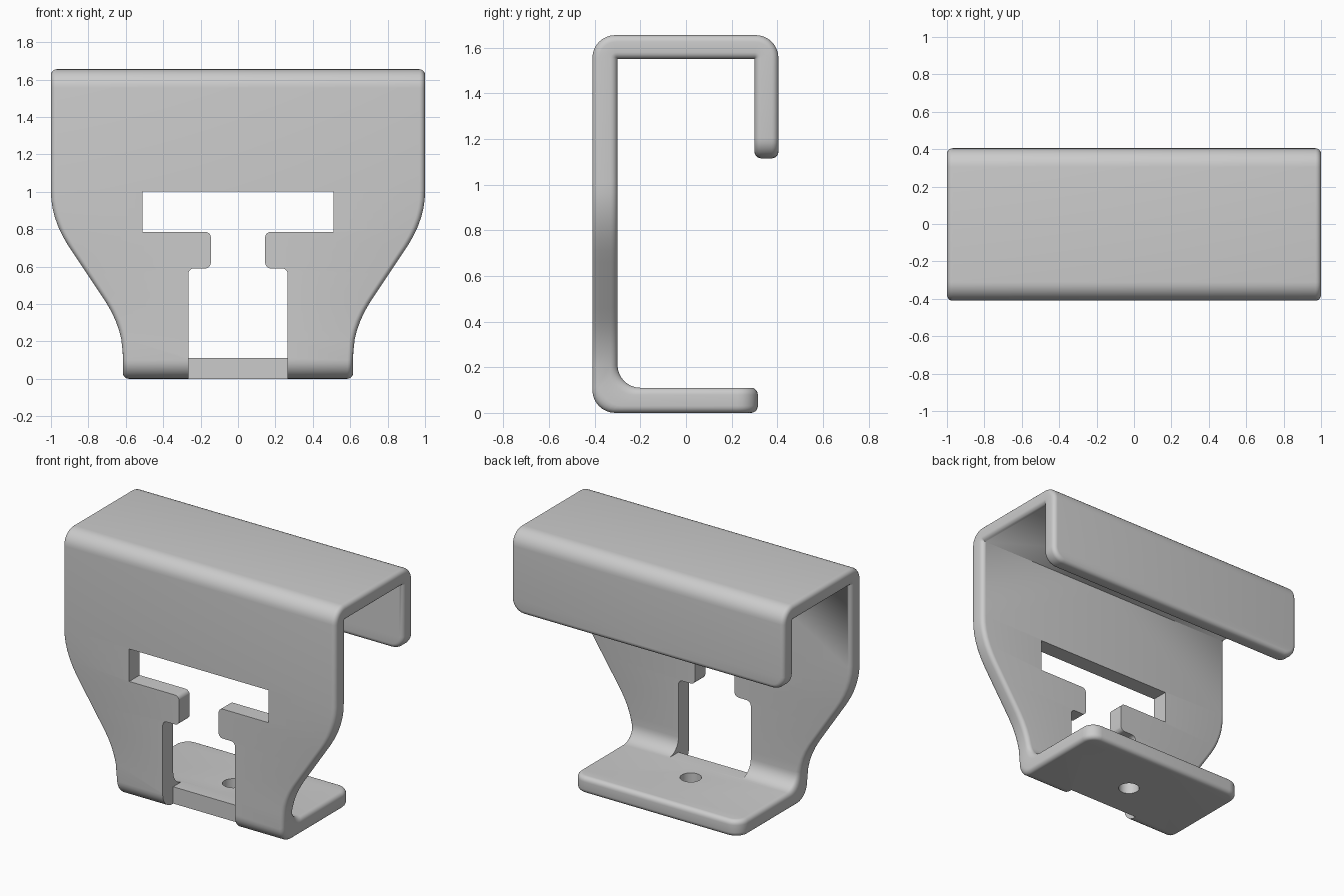
import bpy
import bmesh
from math import sin, cos, pi
from mathutils import Vector

cube = bpy.data.objects.get("Cube")
if cube:
    bpy.data.objects.remove(cube, do_unlink=True)

EDGE = 0.03      # rounding of the sheet's edges
CORNER = 0.09    # rounding of the free corners
STEPS = 6

grey = bpy.data.materials.new("light grey")
grey.use_nodes = True
grey.diffuse_color = (0.6, 0.6, 0.6, 1)
grey.node_tree.nodes["Principled BSDF"].inputs["Base Color"].default_value = (0.6, 0.6, 0.6, 1)


def add_object(name, bm):
    bmesh.ops.recalc_face_normals(bm, faces=bm.faces)
    mesh = bpy.data.meshes.new(name)
    bm.to_mesh(mesh)
    bm.free()
    mesh.materials.append(grey)
    obj = bpy.data.objects.new(name, mesh)
    bpy.context.collection.objects.link(obj)
    return obj


def half_width(z):
    """Side outline of the bracket: narrow foot flaring to a wide top."""
    if z < 0.12:
        return 0.615
    if z < 0.4:
        return 0.615 + 0.085 * ((z - 0.12) / 0.28) ** 2
    if z < 0.7:
        return 0.7 + (z - 0.4) * 2 / 3
    if z < 1:
        return 1 - 0.1 * ((1 - z) / 0.3) ** 2
    return 1.0


def arc(cy, cz, r, start, end):
    steps = [start + (end - start) * i / 8 for i in range(9)]
    return [Vector((0, cy + r * cos(a), cz + r * sin(a))) for a in steps]


# Bent sheet profile as pairs of outer and inner points, foot to lip
bends = list(zip(arc(-0.31, 0.1, 0.1, 1.5 * pi, pi), arc(-0.2, 0.21, 0.1, 1.5 * pi, pi)))
bends += [(Vector((0, -0.41, z)), Vector((0, -0.305 + 0.005, z)))
          for z in [0.21 + 0.05 * i for i in range(17)]]
bends += [(p, Vector((0, -0.3, 1.55))) for p in arc(-0.31, 1.555, 0.1, pi, pi / 2)]
bends += [(p, Vector((0, 0.3, 1.55))) for p in arc(0.305, 1.555, 0.1, pi / 2, 0)]

# Levels around the rounded edge: inset from outline, depth from nearest face
quarter = [(EDGE * (1 - sin(t)), EDGE * (1 - cos(t)))
           for t in [pi / 2 * i / 5 for i in range(6)]]
levels = [(k, d, False) for k, d in quarter] + [(k, d, True) for k, d in reversed(quarter)]


def across(outer, inner, depth, from_inner):
    f = depth / 0.107
    return outer.lerp(inner, 1 - f if from_inner else f)


def section(outer, inner):
    pts = []
    for k, d, flip in levels:
        p = across(outer, inner, d, flip)
        pts.append(Vector((half_width(p.z) - k, p.y, p.z)))
    return pts


def rounded_end(outer, inner, inward, width):
    """Rows of points sweeping around a rounded corner, free edge first."""
    rows = []
    for i in range(-1, STEPS + 1):
        a = max(i, 0) / STEPS * pi / 2
        row = []
        for k, d, flip in levels:
            p = across(outer, inner, d, flip) + inward * (k + (CORNER - k) * (1 - cos(a)))
            p.x = 0 if i < 0 else width - CORNER + (CORNER - k) * sin(a)
            row.append(p)
        rows.append(row)
    return rows


foot = rounded_end(Vector((0, 0.315, 0)), Vector((0, 0.315, 0.11)), Vector((0, -1, 0)), 0.615)
lip = rounded_end(Vector((0, 0.405, 1.115)), Vector((0, 0.3, 1.115)), Vector((0, 0, 1)), 1.0)
rows = foot + [section(o, n) for o, n in bends] + lip[::-1]

# Skin the half sheet, mirror it and weld the middle
bm = bmesh.new()
grid = []
for row in rows:
    ends = [Vector((0, p.y, p.z)) for p in (row[0], row[-1])]
    grid.append([bm.verts.new(p) for p in [ends[0], *row, ends[1]]])
for a, b in zip(grid, grid[1:]):
    for j in range(len(a) - 1):
        bm.faces.new((a[j], a[j + 1], b[j + 1], b[j]))
copy = bmesh.ops.duplicate(bm, geom=bm.verts[:] + bm.edges[:] + bm.faces[:])["geom"]
for v in copy:
    if isinstance(v, bmesh.types.BMVert):
        v.co.x = -v.co.x
bmesh.ops.remove_doubles(bm, verts=bm.verts, dist=0.0004)
bmesh.ops.dissolve_degenerate(bm, edges=bm.edges, dist=0.0001)
bracket = add_object("bracket", bm)


def prism(name, outline, y0, y1):
    bm = bmesh.new()
    face = bm.faces.new([bm.verts.new((x, y0, z)) for x, z in outline])
    side = bmesh.ops.extrude_face_region(bm, geom=[face])["geom"]
    bmesh.ops.translate(bm, vec=(0, y1 - y0, 0),
                        verts=[v for v in side if isinstance(v, bmesh.types.BMVert)])
    return add_object(name, bm)


def soften(points, r):
    """Round the marked corners of a half outline."""
    out = []
    for i, (x, z, rounded) in enumerate(points):
        p = Vector((x, z))
        if not rounded:
            out.append(p)
            continue
        a = p + (Vector(points[i - 1][:2]) - p).normalized() * r
        b = p + (Vector(points[i + 1][:2]) - p).normalized() * r
        c = a + b - p
        out += [c + (a - c) * cos(t) + (b - c) * sin(t)
                for t in [pi / 2 * s / 5 for s in range(6)]]
    return out


# Keyhole slot, front notch and screw hole
half = soften([(0.51, 1.0, False), (0.51, 0.785, False), (0.145, 0.785, True),
               (0.145, 0.59, True), (0.265, 0.59, True), (0.265, 0.111, False)], 0.03)
slot = prism("slot_cutter", half + [Vector((-p.x, p.y)) for p in reversed(half)], -0.6, -0.15)
notch = prism("notch_cutter", [(-0.265, -0.1), (0.265, -0.1), (0.265, 0.3), (-0.265, 0.3)],
              -0.6, -0.3)
ring = [(0.065 * cos(2 * pi * i / 32), 0.065 * sin(2 * pi * i / 32)) for i in range(32)]
hole = prism("hole_cutter", ring, -0.2, 0.3)
hole.rotation_euler.x = pi / 2
hole.location = (0, -0.05, 0.1)

for cutter in (slot, notch, hole):
    cutter.hide_render = True
    cutter.hide_set(True)
    mod = bracket.modifiers.new(cutter.name, 'BOOLEAN')
    mod.operation = 'DIFFERENCE'
    mod.solver = 'EXACT'
    mod.object = cutter

# Apply the cuts, then smooth the bends
bpy.context.view_layer.update()
graph = bpy.context.evaluated_depsgraph_get()
bracket_mesh = bpy.data.meshes.new_from_object(bracket.evaluated_get(graph))
bracket.modifiers.clear()
bracket.data = bracket_mesh
for cutter in (slot, notch, hole):
    bpy.data.objects.remove(cutter, do_unlink=True)
bpy.ops.object.select_all(action='DESELECT')
bracket.select_set(True)
bpy.context.view_layer.objects.active = bracket
bpy.ops.object.shade_smooth_by_angle(angle=pi / 6)
